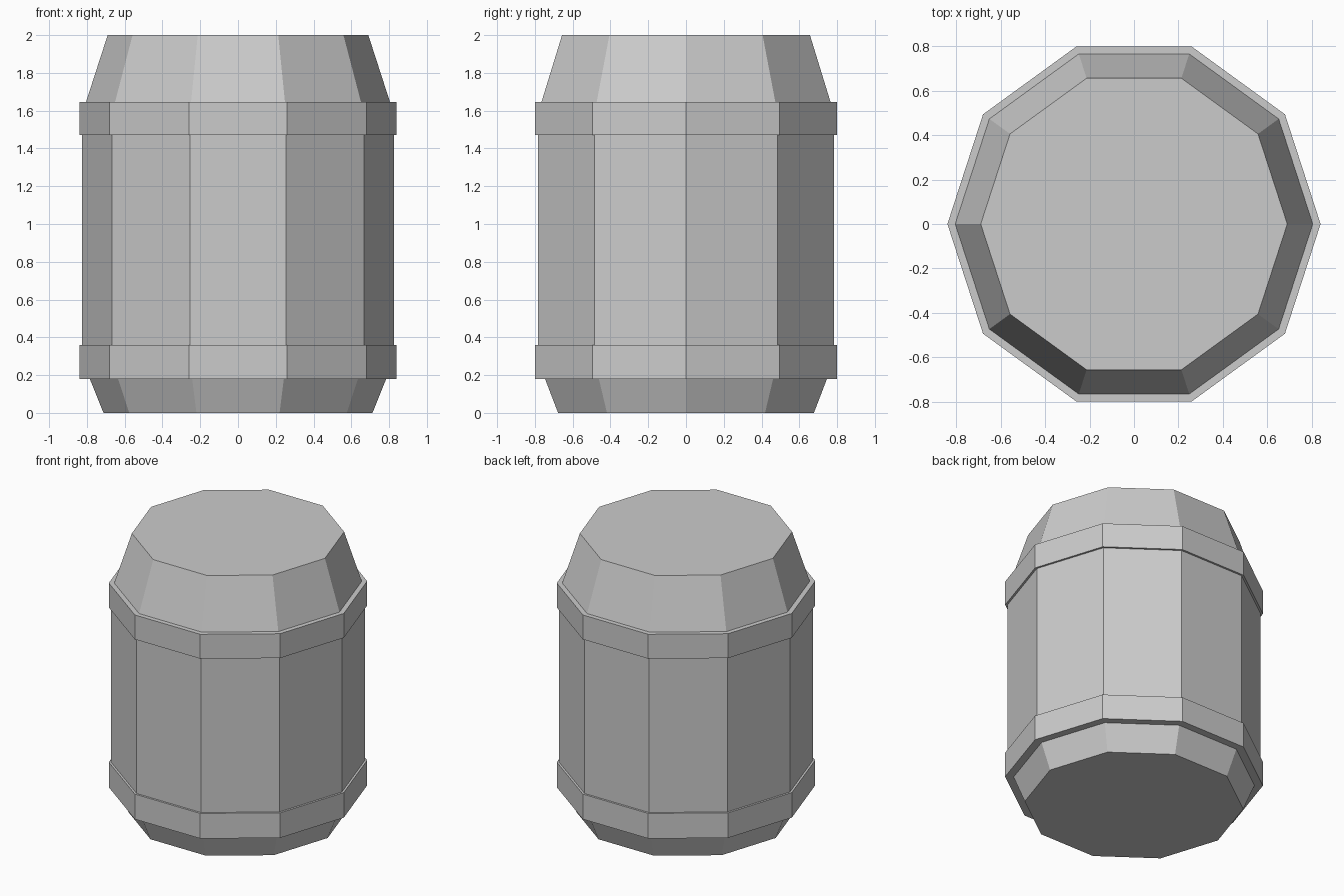
import bpy, bmesh, math

if "Cube" in bpy.data.objects:
    bpy.data.objects.remove(bpy.data.objects["Cube"])

SIDES = 10

grey = bpy.data.materials.new("light grey")
grey.diffuse_color = (0.6, 0.6, 0.6, 1)
grey.use_nodes = True
grey.node_tree.nodes["Principled BSDF"].inputs["Base Color"].default_value = grey.diffuse_color


def lathe(name, profile, closed):
    """Revolve (radius, z) points into a ten-sided part; closed joins last to first."""
    bm = bmesh.new()
    rings = [[bm.verts.new((r * math.cos(2 * math.pi * i / SIDES),
                            r * math.sin(2 * math.pi * i / SIDES), z))
              for i in range(SIDES)] for r, z in profile]
    pairs = list(zip(rings, rings[1:]))
    if closed:
        pairs.append((rings[-1], rings[0]))
    else:
        bm.faces.new(rings[0][::-1])
        bm.faces.new(rings[-1])
    for a, b in pairs:
        for i in range(SIDES):
            j = (i + 1) % SIDES
            bm.faces.new((a[i], a[j], b[j], b[i]))
    bmesh.ops.recalc_face_normals(bm, faces=bm.faces)
    mesh = bpy.data.meshes.new(name)
    bm.to_mesh(mesh)
    bm.free()
    mesh.materials.append(grey)
    obj = bpy.data.objects.new(name, mesh)
    bpy.context.collection.objects.link(obj)
    return obj


# Barrel body with tapered ends
lathe("barrel_body", [(0.712, 0), (0.825, 0.28), (0.825, 1.583), (0.69, 2)], False)

# Two hoops around the body
for name, z0, z1, inner0, inner1 in (("lower_hoop", 0.18, 0.36, 0.78, 0.82),
                                     ("upper_hoop", 1.47, 1.645, 0.82, 0.80)):
    lathe(name, [(inner0, z0), (0.84, z0), (0.84, z1), (inner1, z1)], True)
